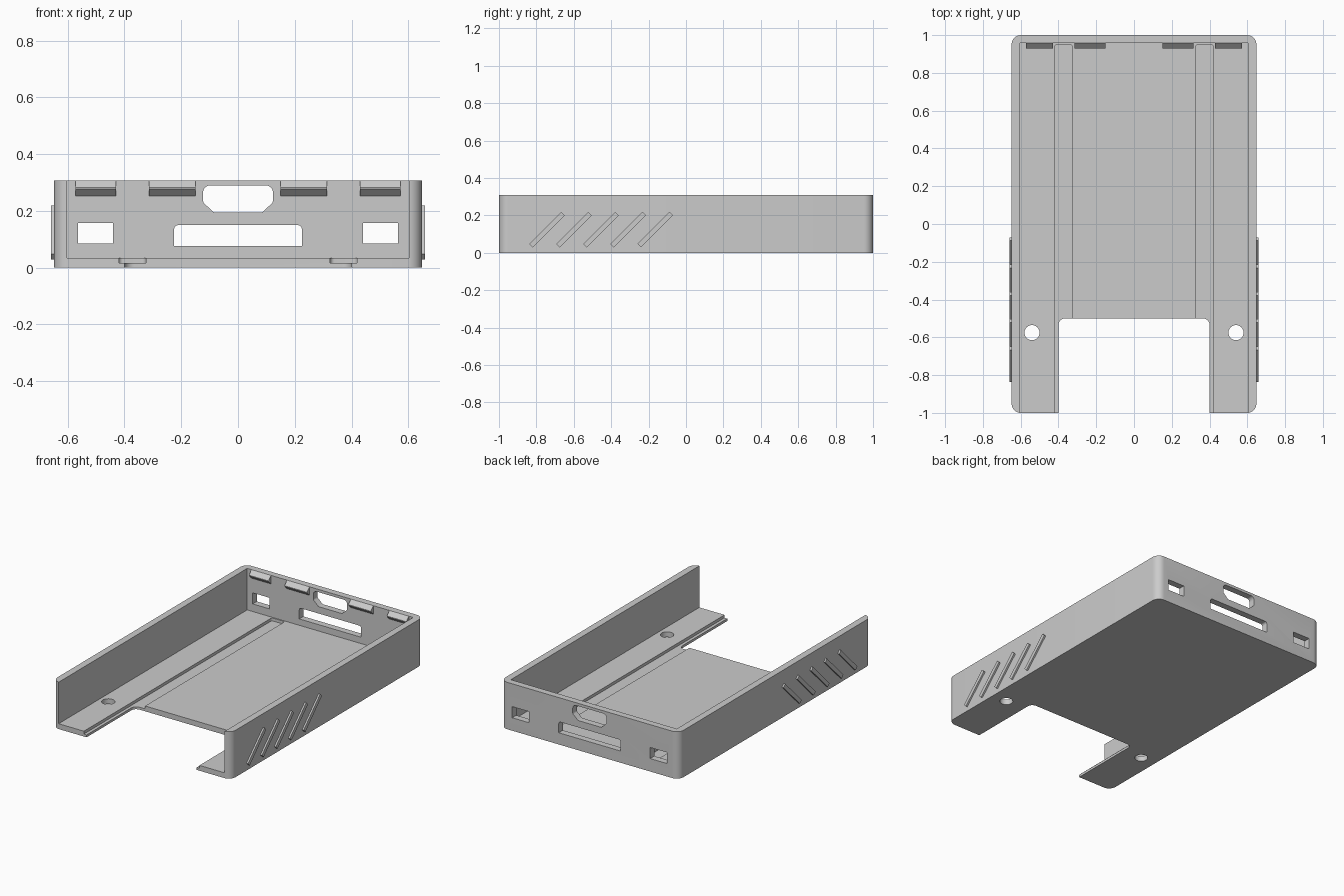
import bpy, bmesh, math
from mathutils import Vector, Matrix

if "Cube" in bpy.data.objects:
    bpy.data.objects.remove(bpy.data.objects["Cube"])

gray = bpy.data.materials.new("light_gray_plastic")
gray.use_nodes = True
color = (0.6, 0.6, 0.6, 1)
gray.diffuse_color = color
gray.node_tree.nodes["Principled BSDF"].inputs["Base Color"].default_value = color


def fillet(corners, steps=8):
    """Round each (x, y, radius) corner of an outline with an arc."""
    out = []
    for i, (x, y, r) in enumerate(corners):
        p = Vector((x, y))
        if r == 0:
            out.append(p)
            continue
        a = (Vector(corners[i - 1][:2]) - p).normalized()
        b = (Vector(corners[(i + 1) % len(corners)][:2]) - p).normalized()
        half = a.angle(b) / 2
        centre = p + (a + b).normalized() * r / math.sin(half)
        start = p + a * r / math.tan(half) - centre
        end = p + b * r / math.tan(half) - centre
        turn = end.angle_signed(start)
        for k in range(steps + 1):
            out.append(centre + Matrix.Rotation(turn * k / steps, 2) @ start)
    return out


def rect(x0, x1, y0, y1, r=0):
    return fillet([(x0, y0, r), (x1, y0, r), (x1, y1, r), (x0, y1, r)])


def prism(name, outline, lo, hi, axis="z"):
    """Extrude an outline along an axis; the outline uses the other two axes."""
    place = {"x": lambda p, t: (t, p[0], p[1]),
             "y": lambda p, t: (p[0], t, p[1]),
             "z": lambda p, t: (p[0], p[1], t)}[axis]
    bm = bmesh.new()
    base = bm.faces.new([bm.verts.new(place(p, lo)) for p in outline])
    top = bmesh.ops.extrude_face_region(bm, geom=[base])["geom"]
    shift = Vector(place((0, 0), hi - lo))
    bmesh.ops.translate(bm, vec=shift, verts=[g for g in top if isinstance(g, bmesh.types.BMVert)])
    bmesh.ops.recalc_face_normals(bm, faces=bm.faces)
    mesh = bpy.data.meshes.new(name)
    bm.to_mesh(mesh)
    bm.free()
    mesh.materials.append(gray)
    ob = bpy.data.objects.new(name, mesh)
    bpy.context.collection.objects.link(ob)
    return ob


def cut(target, name, *args):
    """Subtract a prism from the target and discard the cutter."""
    cutter = prism(name, *args)
    mod = target.modifiers.new(name, "BOOLEAN")
    mod.operation, mod.solver, mod.object = "DIFFERENCE", "EXACT", cutter
    bpy.context.view_layer.objects.active = target
    bpy.ops.object.modifier_apply(modifier=name)
    bpy.data.objects.remove(cutter)


W, H, FLOOR, INNER, BACK = 0.648, 0.308, 0.035, 0.603, 0.957

# Tray shell, open at the front
tray = prism("tray", rect(-W, W, -1, 1, 0.05), 0, H)
cut(tray, "cavity", rect(-INNER, INNER, -1.2, BACK), FLOOR, 1)
cut(tray, "front_cutout", rect(-0.4, 0.4, -1.3, -0.5, 0.035), -1, 1)

# Port openings in the back wall
port = fillet([(-0.085, 0.195, 0.01), (0.085, 0.195, 0.01), (0.123, 0.23, 0.015),
               (0.123, 0.29, 0.025), (-0.123, 0.29, 0.025), (-0.123, 0.23, 0.015)])
cut(tray, "upper_port", port, 0.9, 1.1, "y")
slot = fillet([(-0.225, 0.077, 0), (0.225, 0.077, 0), (0.225, 0.15, 0.015), (-0.225, 0.15, 0.015)])
cut(tray, "lower_slot", slot, 0.9, 1.1, "y")

for s, side in ((1, "left"), (-1, "right")):
    # Floor groove, screw hole and small window
    xs = sorted((s * 0.325, s * 0.42))
    cut(tray, "groove", rect(*xs, -1.3, 0.95, 0.015), 0.016, 0.2)
    hole = [(s * 0.54 + 0.04 * math.cos(a), -0.575 + 0.04 * math.sin(a))
            for a in (math.tau * k / 32 for k in range(32))]
    cut(tray, "screw_hole", hole, -1, 0.2)
    cut(tray, "window", rect(*sorted((s * 0.44, s * 0.563)), 0.085, 0.158), 0.9, 1.1, "y")

    # Wedge clips under the rim of the back wall
    clip = [(BACK + 0.01, H), (BACK, H), (0.93, 0.282), (0.93, 0.277), (BACK, 0.252), (BACK + 0.01, 0.252)]
    for place, x0, x1 in (("inner", 0.15, 0.314), ("outer", 0.43, 0.572)):
        prism(f"{side}_{place}_clip", clip, *sorted((s * x0, s * x1)), "x")

    # Slanted grip ribs on the outer wall
    turn = Matrix.Rotation(math.radians(45), 2)
    for i in range(5):
        centre = Vector((-0.743 + 0.1445 * i, 0.124))
        rib = [turn @ p + centre for p in rect(-0.121, 0.121, -0.013, 0.013)]
        prism(f"{side}_grip_rib_{i + 1}", rib, *sorted((s * (W - 0.01), s * 0.659)), "x")

# Smooth the rounded corners, keep the edges sharp
bpy.ops.object.select_all(action="DESELECT")
tray.select_set(True)
bpy.context.view_layer.objects.active = tray
bpy.ops.object.shade_smooth_by_angle(angle=math.radians(30))
